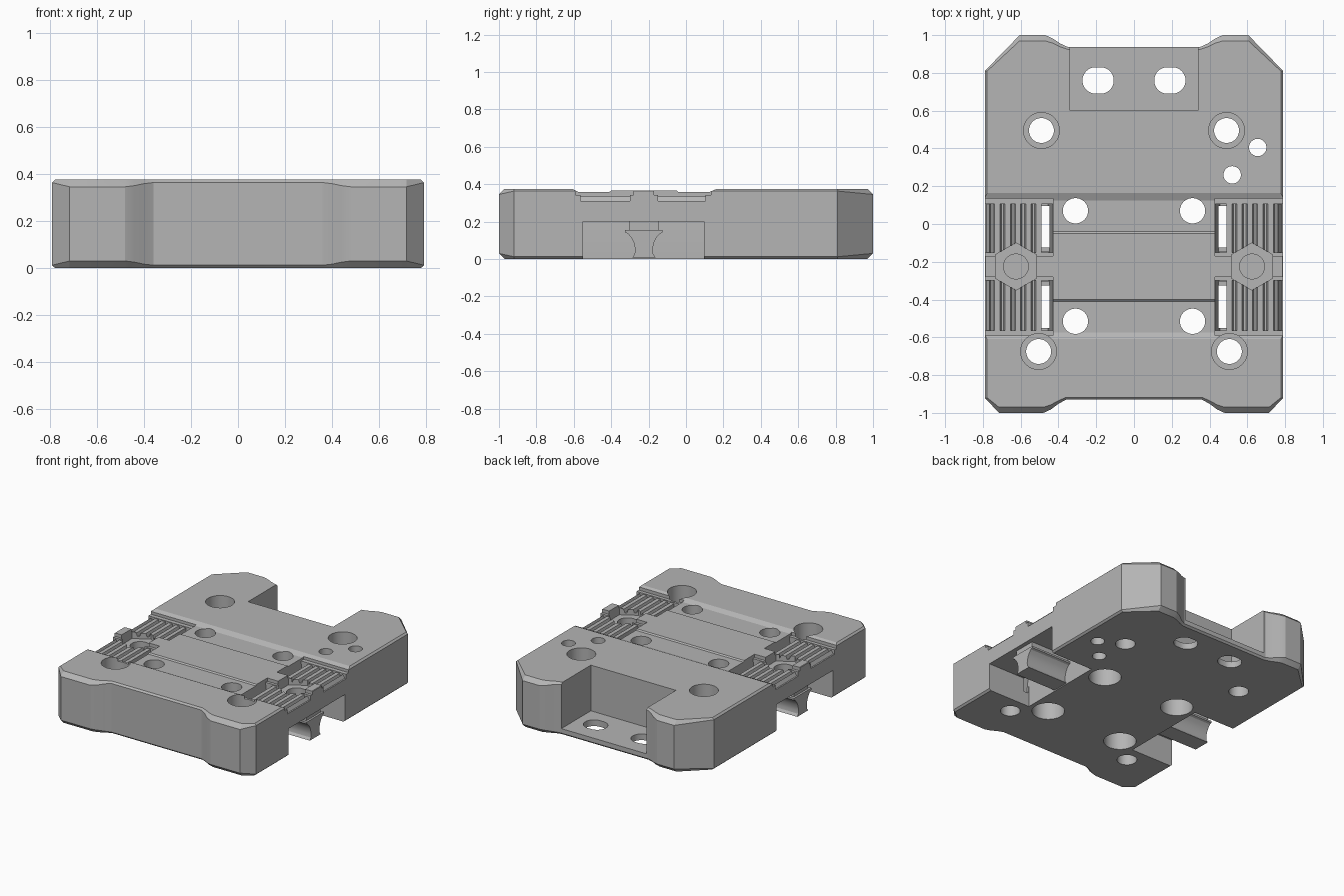
import bpy, bmesh, math
from mathutils import Vector

if "Cube" in bpy.data.objects:
    bpy.data.objects.remove(bpy.data.objects["Cube"])

mat = bpy.data.materials.new("metal_grey")
GREY = (0.46, 0.46, 0.46, 1)
mat.diffuse_color = GREY
mat.use_nodes = True
mat.node_tree.nodes["Principled BSDF"].inputs["Base Color"].default_value = GREY


def loft(name, rings):
    """Closed solid from matching rings of points, capped at both ends."""
    bm = bmesh.new()
    loops = [[bm.verts.new(p) for p in ring] for ring in rings]
    n = len(loops[0])
    bm.faces.new(loops[0])
    bm.faces.new(loops[-1])
    for a, b in zip(loops, loops[1:]):
        for i in range(n):
            j = (i + 1) % n
            bm.faces.new((a[i], a[j], b[j], b[i]))
    bmesh.ops.recalc_face_normals(bm, faces=bm.faces)
    mesh = bpy.data.meshes.new(name)
    bm.to_mesh(mesh)
    bm.free()
    mesh.materials.append(mat)
    ob = bpy.data.objects.new(name, mesh)
    bpy.context.collection.objects.link(ob)
    return ob


def prism(name, profile, axis, lo, hi):
    """Extrude a 2D profile along one axis (0 = x, 1 = y, 2 = z)."""
    def place(p, t):
        v = list(p)
        v.insert(axis, t)
        return Vector(v)
    return loft(name, [[place(p, t) for p in profile] for t in (lo, hi)])


def box(name, x, y, z):
    return prism(name, [(x[0], y[0]), (x[1], y[0]), (x[1], y[1]), (x[0], y[1])], 2, *z)


def disc(x, y, r, sides=40, stretch=0.0):
    """Circle points, optionally stretched into a slot along x."""
    pts = []
    for i in range(sides):
        a = 2 * math.pi * (i + 0.5) / sides
        pts.append((x + r * math.cos(a) + math.copysign(stretch, math.cos(a)),
                    y + r * math.sin(a)))
    return pts


def cut(ob, cutter):
    mod = ob.modifiers.new("cut", 'BOOLEAN')
    mod.operation, mod.solver, mod.object = 'DIFFERENCE', 'EXACT', cutter
    bpy.context.view_layer.objects.active = ob
    bpy.ops.object.modifier_apply(modifier="cut")
    bpy.data.objects.remove(cutter)


# Block outline: half of it, then mirrored in x
half = [(0.36, -0.93), (0.40, -0.952), (0.44, -0.982), (0.48, -1.0), (0.715, -1.0),
        (0.79, -0.92), (0.79, 0.81), (0.605, 1.0), (0.47, 1.0), (0.43, 0.982),
        (0.39, 0.955), (0.35, 0.937)]
outline = half + [(-x, y) for x, y in reversed(half)]


def chamfer(y):
    return 0.012 + 0.018 * max(0, min(1, (abs(y) - 0.935) / 0.065))


def inset(x, y):
    if abs(x) > 0.78:
        return x - math.copysign(0.013, x), y
    return x, y - math.copysign(chamfer(y), y)


TOP = 0.375
body = loft("base_block", [
    [(*inset(x, y), 0) for x, y in outline],
    [(x, y, chamfer(y)) for x, y in outline],
    [(x, y, TOP - chamfer(y)) for x, y in outline],
    [(*inset(x, y), TOP) for x, y in outline]])

# Shallow cross channel with a raised middle strip
cut(body, prism("channel", [
    (-0.61, TOP), (-0.61, 0.5), (0.165, 0.5), (0.165, TOP), (0.125, 0.358),
    (-0.04, 0.358), (-0.05, 0.366), (-0.40, 0.366), (-0.41, 0.358), (-0.575, 0.358)],
    0, -1, 1))

# Open pocket at the back with two slotted holes in its floor
cut(body, box("back_pocket", (-0.34, 0.34), (0.60, 1.2), (0.045, 0.6)))
for s in (-1, 1):
    cut(body, prism("slot", disc(s * 0.19, 0.76, 0.07, stretch=0.013), 2, -0.2, 0.5))

# Ribbed floor profile of the side pockets
ribs = []
for i in range(5):
    x = 0.49 + 0.055 * i
    ribs += [(x, 0.335), (x + 0.028, 0.335), (x + 0.036, 0.31), (x + 0.047, 0.31)]
floor = ([(0.43, 0.5), (0.43, 0.34), (0.455, 0.1), (0.49, 0.1)] + ribs +
         [(0.765, 0.335), (0.78, 0.31), (0.9, 0.31), (0.9, 0.5)])

for s in (-1, 1):
    def span(a, b):
        return tuple(sorted((s * a, s * b)))
    # Lower opening, then upper ribbed pockets either side of a bridge
    cut(body, box("lower_opening", span(0.448, 1), (-0.55, 0.095), (-0.2, 0.2)))
    for y0, y1 in ((-0.565, -0.30), (-0.15, 0.105)):
        cut(body, prism("rib_pocket", [(s * x, z) for x, z in floor], 1, y0, y1))
    for y0, y1 in ((-0.59, -0.28), (-0.17, 0.135)):
        cut(body, box("ledge", span(0.43, 1), (y0, y1), (0.342, 0.6)))
    # Hexagonal nut seat with a screw hole through the bridge
    cut(body, prism("nut_seat", disc(s * 0.625, -0.225, 0.125, 6), 2, 0.295, 0.6))
    cut(body, prism("nut_hole", disc(s * 0.625, -0.225, 0.066), 2, 0.1, 0.5))
    # Screw holes: outer ones counterbored above, inner ones below
    for x, y in ((0.49, 0.495), (0.505, -0.675)):
        cut(body, prism("outer_hole", disc(s * x, y, 0.066), 2, -0.2, 0.6))
        cut(body, prism("outer_bore", disc(s * x, y, 0.095), 2, 0.2, 0.6))
    for y in (0.07, -0.515):
        cut(body, prism("inner_hole", disc(s * 0.31, y, 0.067), 2, -0.2, 0.6))
        cut(body, prism("inner_bore", disc(s * 0.31, y, 0.108), 2, -0.2, 0.2))

# Two small pin holes on one side
for x, y in ((0.655, 0.405), (0.52, 0.26)):
    cut(body, prism("pin_hole", disc(x, y, 0.046), 2, -0.2, 0.6))

# Clamp rails with concave sides, hanging in the lower openings
side = [(0.10, 0.155), (0.10, 0.142), (0.085, 0.135), (0.068, 0.115), (0.055, 0.09),
        (0.049, 0.065), (0.047, 0.045), (0.05, 0.025), (0.062, 0.008)]
rail_profile = [(-0.225 + y, z) for y, z in side] + \
               [(-0.225 - y, z) for y, z in reversed(side)]
parts = [body]
for s, label in ((-1, "right"), (1, "left")):
    lo, hi = sorted((s * 0.44, s * 0.775))
    parts.append(prism(label + "_clamp_rail", rail_profile, 0, lo, hi))
    lo, hi = sorted((s * 0.45, s * 0.76))
    parts.append(box(label + "_rail_mount", (lo, hi), (-0.305, -0.145), (0.15, 0.205)))

# Smooth curved walls, keep edges sharp
bpy.ops.object.select_all(action='DESELECT')
for ob in parts:
    ob.select_set(True)
bpy.context.view_layer.objects.active = body
bpy.ops.object.shade_smooth_by_angle(angle=math.radians(22))
